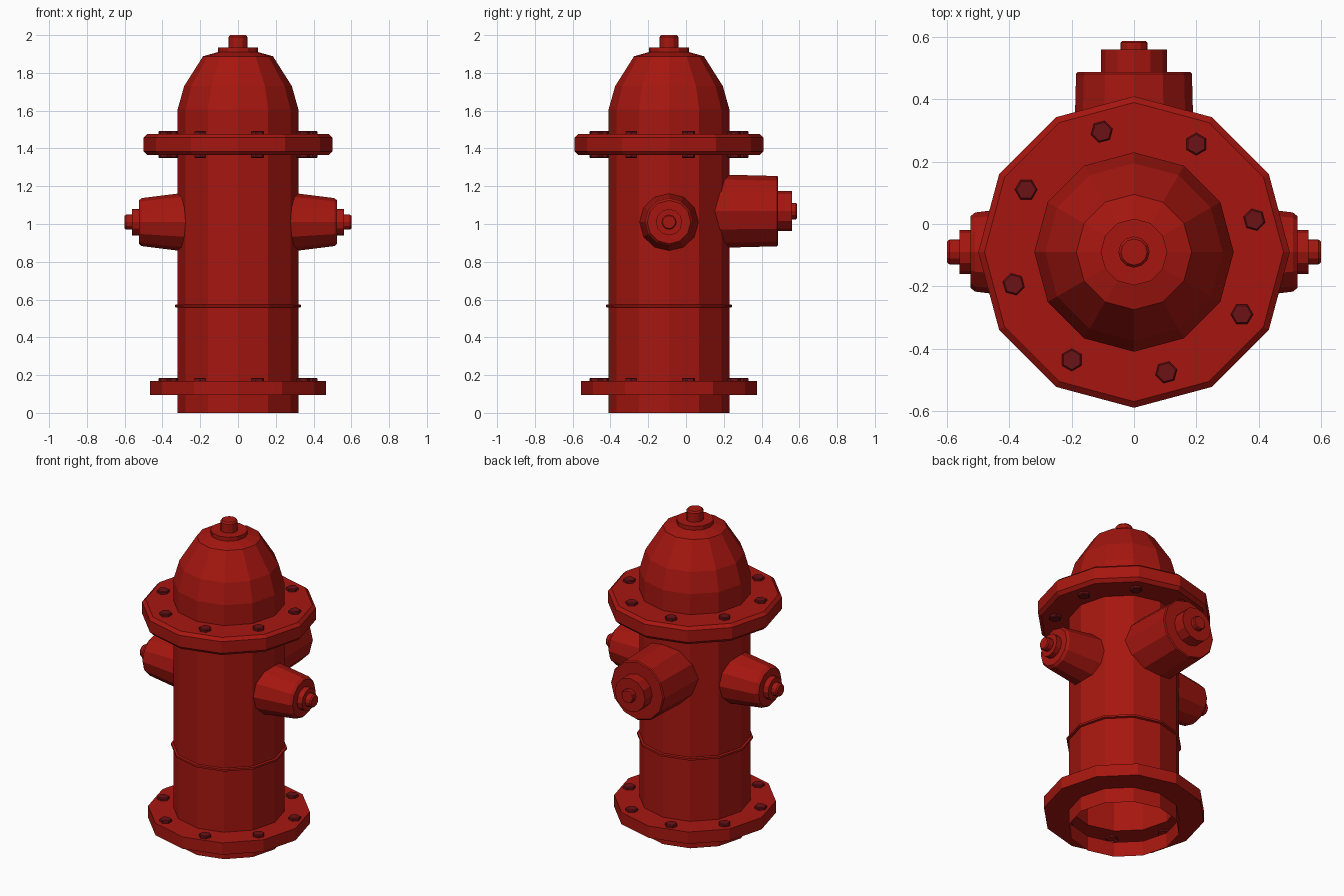
import bpy, bmesh
from math import cos, sin, pi, radians
from mathutils import Matrix, Vector

if "Cube" in bpy.data.objects:
    bpy.data.objects.remove(bpy.data.objects["Cube"])

AXIS_Y = -0.09   # the barrel stands slightly forward of centre


def material(name, rgb):
    m = bpy.data.materials.new(name)
    m.diffuse_color = (*rgb, 1)
    m.use_nodes = True
    m.node_tree.nodes["Principled BSDF"].inputs["Base Color"].default_value = m.diffuse_color
    return m


RED = material("red_paint", (0.38, 0.008, 0.005))
DARK = material("dark_bolts", (0.15, 0.006, 0.008))


def lathe(name, profile, sides, mat, matrix, phase=0.0):
    """Turn (radius, height) points about local z: open start, capped end."""
    bm = bmesh.new()
    rings = []
    for r, z in profile:
        rings.append([bm.verts.new((r * cos(phase + 2 * pi * j / sides),
                                    r * sin(phase + 2 * pi * j / sides), z))
                      for j in range(sides)])
    for a, b in zip(rings, rings[1:]):
        for j in range(sides):
            k = (j + 1) % sides
            bm.faces.new((a[j], a[k], b[k], b[j]))
    bm.faces.new(rings[-1])
    mesh = bpy.data.meshes.new(name)
    bm.to_mesh(mesh)
    bm.free()
    mesh.materials.append(mat)
    ob = bpy.data.objects.new(name, mesh)
    ob.matrix_world = matrix
    bpy.context.collection.objects.link(ob)
    return ob


# Barrel: hollow shell with base flange, band, upper flange, dome and top nut
barrel = [
    (0.32, 0.0), (0.32, 0.095), (0.465, 0.095), (0.465, 0.17), (0.32, 0.17),
    (0.32, 0.557), (0.333, 0.56), (0.333, 0.572), (0.32, 0.575),
    (0.32, 1.365), (0.48, 1.365), (0.5, 1.385), (0.5, 1.458), (0.48, 1.476),
    (0.32, 1.476), (0.32, 1.605), (0.285, 1.73), (0.185, 1.888), (0.107, 1.91),
    (0.107, 1.935), (0.05, 1.935), (0.05, 1.99), (0.042, 2.0),
]
lathe("barrel", barrel, 12, RED, Matrix.Translation((0, AXIS_Y, 0)))

# Side outlets, one each way along x
side_outlet = [
    (0.157, 0.27), (0.127, 0.51), (0.115, 0.525), (0.07, 0.525), (0.07, 0.56),
    (0.04, 0.56), (0.04, 0.592), (0.034, 0.6),
]
for label, s in (("right", 1), ("left", -1)):
    lathe(label + "_outlet", side_outlet, 12, RED,
          Matrix.Translation((0, AXIS_Y, 1.01)) @ Matrix.Rotation(s * pi / 2, 4, 'Y'))

# Large outlet at the back
back_outlet = [
    (0.195, 0.14), (0.186, 0.482), (0.18, 0.488), (0.106, 0.488), (0.106, 0.56),
    (0.043, 0.56), (0.043, 0.582), (0.038, 0.588),
]
lathe("back_outlet", back_outlet, 12, RED,
      Matrix.Translation((0, 0, 1.068)) @ Matrix.Rotation(-pi / 2, 4, 'X'))

# Hexagonal bolt heads: base flange, and both faces of the upper flange
head = [(0.036, -0.012), (0.036, 0.011), (0.031, 0.016)]
for row, z, flip in (("base", 0.17, 0), ("upper", 1.476, 0), ("lower", 1.365, pi)):
    for i in range(8):
        a = radians(15 + 45 * i)
        place = Vector((0.4 * cos(a), AXIS_Y + 0.4 * sin(a), z))
        lathe(f"{row}_bolt_{i + 1}", head, 6, DARK,
              Matrix.Translation(place) @ Matrix.Rotation(a + pi / 6, 4, 'Z')
              @ Matrix.Rotation(flip, 4, 'X'))
